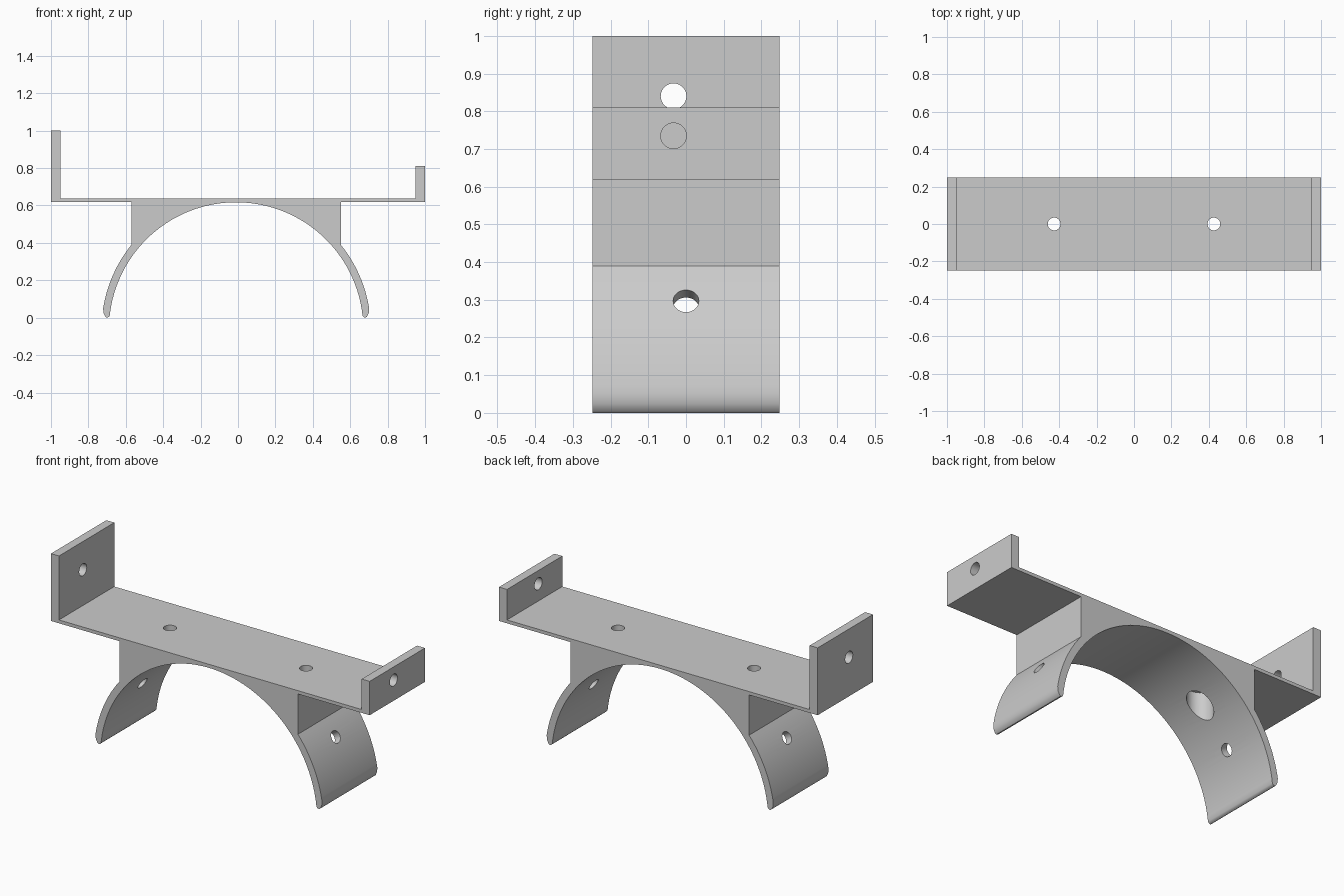
import bpy, bmesh, math
from mathutils import Vector

cube = bpy.data.objects.get("Cube")
if cube:
    bpy.data.objects.remove(cube, do_unlink=True)

grey = bpy.data.materials.new("plain grey")
grey.use_nodes = True
COLOUR = (0.6, 0.6, 0.6, 1)
grey.diffuse_color = COLOUR
grey.node_tree.nodes["Principled BSDF"].inputs["Base Color"].default_value = COLOUR

DEPTH = 0.496                 # size along y
CX, CZ = -0.01, -0.063        # centre of the saddle arch
R_IN, R_OUT = 0.68, 0.72
PLATE_LOW, PLATE_TOP = 0.618, 0.637
HOLE = 0.034


def arc(radius, start, end, steps):
    """Points on a circle about the arch centre, angles in degrees."""
    angles = [math.radians(start + (end - start) * i / steps) for i in range(steps + 1)]
    return [(CX + radius * math.cos(a), CZ + radius * math.sin(a)) for a in angles]


def mirrored(points):
    return [(2 * CX - x, z) for x, z in reversed(points)]


# Cross-section: flange, plate, block, saddle leg with rounded tip, inner arch
tip = [(CX + dx, z) for dx, z in
       ((0.709, 0.025), (0.7, 0.006), (0.692, 0), (0.682, 0.003))]
block_angle = math.degrees(math.acos(0.56 / R_OUT))
leg = [(CX + 0.56, PLATE_LOW)] + arc(R_OUT, block_angle, 9, 16) + tip
profile = [(-0.95, PLATE_TOP), (0.95, PLATE_TOP), (0.95, 0.81), (1, 0.81), (1, PLATE_LOW)]
profile += leg + arc(R_IN, 6.2, 173.8, 72) + mirrored(leg)
profile += [(-1, PLATE_LOW), (-1, 1), (-0.95, 1)]

# Extrude the cross-section front to back
bm = bmesh.new()
face = bm.faces.new([bm.verts.new((x, -DEPTH / 2, z)) for x, z in profile])
extruded = bmesh.ops.extrude_face_region(bm, geom=[face])["geom"]
bmesh.ops.translate(bm, vec=(0, DEPTH, 0),
                    verts=[v for v in extruded if isinstance(v, bmesh.types.BMVert)])
bmesh.ops.recalc_face_normals(bm, faces=bm.faces)
mesh = bpy.data.meshes.new("saddle_bracket")
bm.to_mesh(mesh)
bm.free()
mesh.materials.append(grey)
bracket = bpy.data.objects.new("saddle_bracket", mesh)
bpy.context.collection.objects.link(bracket)


def drill(centre, direction, radius, length):
    """Cut a round hole through the bracket."""
    turn = Vector(direction).to_track_quat('Z', 'Y').to_euler()
    bpy.ops.mesh.primitive_cylinder_add(vertices=40, radius=radius, depth=length,
                                        location=centre, rotation=turn)
    cutter = bpy.context.object
    cutter.hide_render = True
    cutter.data.materials.append(grey)
    cut = bracket.modifiers.new("hole", 'BOOLEAN')
    cut.operation, cut.solver, cut.object = 'DIFFERENCE', 'EXACT', cutter
    bpy.context.view_layer.objects.active = bracket
    bpy.ops.object.modifier_apply(modifier=cut.name)
    bpy.data.objects.remove(cutter, do_unlink=True)


# Flange holes
drill((-0.975, -0.033, 0.84), (1, 0, 0), HOLE, 0.2)
drill((0.975, -0.033, 0.735), (1, 0, 0), HOLE, 0.2)

for side in (-1, 1):
    # Plate hole with a wide counterbore from below
    drill((side * 0.427, 0, 0.6), (0, 0, 1), HOLE, 0.4)
    drill((side * 0.427, 0, 0.43), (0, 0, 1), 2 * HOLE, 0.3)
    # Radial hole through each saddle leg
    a = math.radians(30)
    out = Vector((side * math.cos(a), 0, math.sin(a)))
    drill(Vector((CX, 0, CZ)) + out * 0.7, out, HOLE, 0.2)

# Smooth curves, sharp corners
bpy.ops.object.select_all(action='DESELECT')
bracket.select_set(True)
bpy.context.view_layer.objects.active = bracket
bpy.ops.object.shade_smooth_by_angle(angle=math.radians(35))
